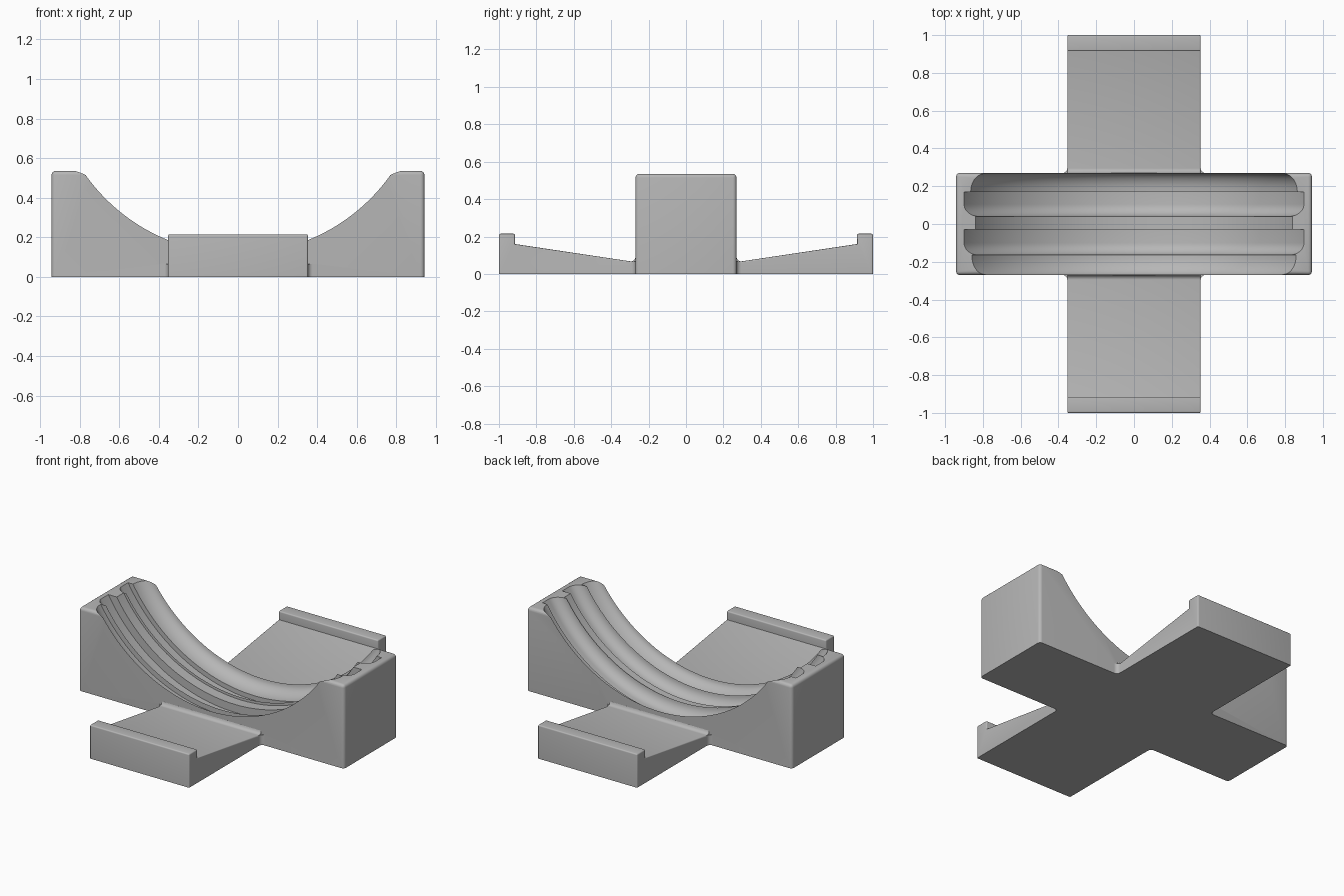
import bpy, bmesh, math
from mathutils import Matrix

if "Cube" in bpy.data.objects:
    bpy.data.objects.remove(bpy.data.objects["Cube"])

grey = bpy.data.materials.new("matte grey")
grey.diffuse_color = (0.47, 0.47, 0.47, 1)
grey.use_nodes = True
grey.node_tree.nodes["Principled BSDF"].inputs["Base Color"].default_value = grey.diffuse_color


def make_object(name, bm):
    bmesh.ops.recalc_face_normals(bm, faces=bm.faces)
    mesh = bpy.data.meshes.new(name)
    bm.to_mesh(mesh)
    bm.free()
    obj = bpy.data.objects.new(name, mesh)
    bpy.context.collection.objects.link(obj)
    mesh.materials.append(grey)
    return obj


def prism(points, offset):
    """Extrude a closed outline of 3D points by an offset."""
    bm = bmesh.new()
    face = bm.faces.new([bm.verts.new(p) for p in points])
    ext = bmesh.ops.extrude_face_region(bm, geom=[face])
    verts = [g for g in ext["geom"] if isinstance(g, bmesh.types.BMVert)]
    bmesh.ops.translate(bm, verts=verts, vec=offset)
    bmesh.ops.recalc_face_normals(bm, faces=bm.faces)
    return bm


def round_edges(bm, radius, keep):
    """Round convex, sharp edges accepted by the keep test."""
    edges = [e for e in bm.edges if e.is_convex
             and e.calc_face_angle() > 0.6 and keep(e)]
    bmesh.ops.bevel(bm, geom=edges, offset=radius, segments=4,
                    profile=0.5, affect='EDGES', clamp_overlap=True)


def boolean(target, tool, operation):
    mod = target.modifiers.new(operation.lower(), 'BOOLEAN')
    mod.operation, mod.solver, mod.object = operation, 'EXACT', tool
    bpy.context.view_layer.objects.active = target
    bpy.ops.object.modifier_apply(modifier=mod.name)
    bpy.data.objects.remove(tool, do_unlink=True)


def above_floor(e):
    return max(v.co.z for v in e.verts) > 0.001


# Central block
W, D, H = 0.942, 0.27, 0.535
bm = prism([(-W, -D, 0), (W, -D, 0), (W, D, 0), (-W, D, 0)], (0, 0, H))
round_edges(bm, 0.02, above_floor)
stand = make_object("cradle_stand", bm)

# Sloping arms with an end lip, and fillets where they meet the block
A, R = 0.353, 0.025
quarter = [i * math.pi / 10 for i in range(6)]
for s in (-1, 1):
    side = [(0.25, 0), (1, 0), (1, 0.215), (0.915, 0.215), (0.915, 0.16)]
    side += [(D + R - R * math.sin(t), 0.067 + R - R * math.cos(t)) for t in quarter]
    side += [(0.25, 0.092)]
    bm = prism([(-A, s * y, z) for y, z in side], (2 * A, 0, 0))
    round_edges(bm, 0.018, lambda e: above_floor(e)
                and min(abs(v.co.y) for v in e.verts) > 0.26)
    boolean(stand, make_object("arm", bm), 'UNION')
    for m in (-1, 1):
        plan = [(A - 0.03, D - 0.02), (A + R, D - 0.02)]
        plan += [(A + R - R * math.sin(t), D + R - R * math.cos(t)) for t in quarter]
        plan += [(A - 0.03, D + R)]
        bm = prism([(m * x, s * y, -0.0) for x, y in plan], (0, 0, 0.066))
        boolean(stand, make_object("corner_fillet", bm), 'UNION')

# Ringed groove: stepped profile (radius, y) turned around the y axis
fine = [i * math.pi / 16 for i in range(9)]
profile = [(0, 0.4), (0.945, 0.4)]
profile += [(0.945 + 0.068 * math.sin(t), 0.17 + 0.10 * math.cos(t)) for t in fine]
profile += [(1.043, 0.17)]
profile += [(0.975 + 0.068 * math.cos(t), 0.105 - 0.065 * math.sin(t)) for t in fine]
profile += [(0.992, 0.04), (0.992, -0.03), (1.043, -0.03)]
profile += [(0.975 + 0.068 * math.cos(t), -0.10 - 0.065 * math.sin(t)) for t in fine]
profile += [(0.945 + 0.063 * math.cos(t), -0.165 - 0.105 * math.sin(t)) for t in fine]
profile += [(0.945, -0.4), (0, -0.4)]
bm = bmesh.new()
ring = [bm.verts.new((r, y, 1.062)) for r, y in profile]
edges = [bm.edges.new(pair) for pair in zip(ring, ring[1:])]
bmesh.ops.spin(bm, geom=ring + edges, cent=(0, 0, 1.062), axis=(0, 1, 0),
               angle=2 * math.pi, steps=144, use_merge=True)
bmesh.ops.remove_doubles(bm, verts=bm.verts, dist=1e-5)
boolean(stand, make_object("groove_cutter", bm), 'DIFFERENCE')

# Smooth shading with crisp steps
bpy.ops.object.select_all(action='DESELECT')
stand.select_set(True)
bpy.context.view_layer.objects.active = stand
bpy.ops.object.shade_smooth_by_angle(angle=math.radians(30))
